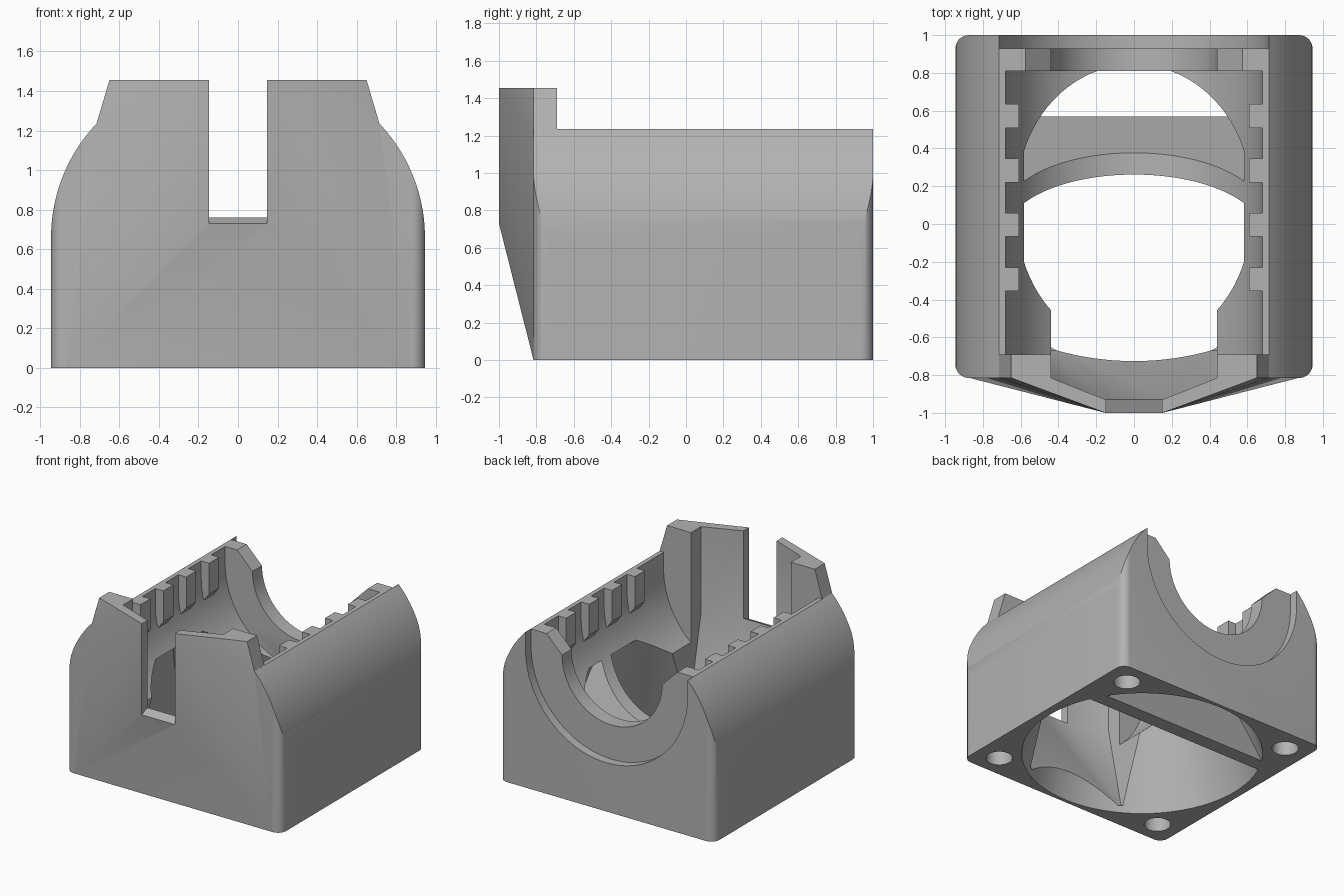
import bpy, bmesh, math

if "Cube" in bpy.data.objects:
    bpy.data.objects.remove(bpy.data.objects["Cube"])

grey = bpy.data.materials.new("plain grey")
grey.use_nodes = True
colour = (0.45, 0.45, 0.45, 1)
grey.diffuse_color = colour
grey.node_tree.nodes["Principled BSDF"].inputs["Base Color"].default_value = colour

FRONT, BACK, MID = -0.815, 1.0, 0.0925
HALF, SHOULDER, AXIS = 0.945, 1.235, 1.1


def finish(bm, name):
    bmesh.ops.recalc_face_normals(bm, faces=bm.faces)
    mesh = bpy.data.meshes.new(name)
    bm.to_mesh(mesh)
    bm.free()
    mesh.materials.append(grey)
    obj = bpy.data.objects.new(name, mesh)
    bpy.context.collection.objects.link(obj)
    return obj


def hull(name, half_points):
    """Convex solid from points mirrored across x."""
    bm = bmesh.new()
    for x, y, z in half_points:
        for s in (-1, 1):
            bm.verts.new((s * x, y, z))
    res = bmesh.ops.convex_hull(bm, input=bm.verts)
    extra = {v for v in res["geom_interior"] + res["geom_unused"]
             if isinstance(v, bmesh.types.BMVert)}
    bmesh.ops.delete(bm, geom=list(extra), context="VERTS")
    bmesh.ops.dissolve_limit(bm, angle_limit=0.001, verts=bm.verts, edges=bm.edges)
    return finish(bm, name)


def prism(name, points, direction):
    bm = bmesh.new()
    face = bm.faces.new([bm.verts.new(p) for p in points])
    res = bmesh.ops.extrude_face_region(bm, geom=[face])
    verts = [g for g in res["geom"] if isinstance(g, bmesh.types.BMVert)]
    bmesh.ops.translate(bm, verts=verts, vec=direction)
    return finish(bm, name)


def profile_y(name, half, y0, y1):
    """Extrude a mirrored x-z half profile along y."""
    pts = half + [(-x, z) for x, z in reversed(half) if x > 1e-6]
    return prism(name, [(x, y0, z) for x, z in pts], (0, y1 - y0, 0))


def frustum(name, r0, r1, x, y, z0, z1, sides):
    bm = bmesh.new()
    bmesh.ops.create_cone(bm, cap_ends=True, segments=sides, radius1=r0,
                          radius2=r1, depth=z1 - z0)
    bmesh.ops.translate(bm, verts=bm.verts, vec=(x, y, (z0 + z1) / 2))
    return finish(bm, name)


def arc(cx, cz, r, a0, a1, n):
    return [(cx + r * math.cos(math.radians(a0 + (a1 - a0) * i / n)),
             cz + r * math.sin(math.radians(a0 + (a1 - a0) * i / n)))
            for i in range(n + 1)]


def combine(target, other, operation):
    mod = target.modifiers.new("combine", "BOOLEAN")
    mod.operation, mod.object, mod.solver = operation, other, "EXACT"
    bpy.context.view_layer.update()
    graph = bpy.context.evaluated_depsgraph_get()
    mesh = bpy.data.meshes.new_from_object(target.evaluated_get(graph))
    target.modifiers.clear()
    target.data = mesh
    bpy.data.objects.remove(other)


def trough(name, r, y0, y1):
    """Round-bottomed channel open to the top."""
    half = [(x, z) for x, z in arc(0, AXIS, r, -90, 0, 32)]
    half[0] = (0, AXIS - r)
    return profile_y(name, half + [(r, 2)], y0, y1)


# Outer housing: rounded plan cut by the curved shoulder profile
corner = 0.07
plan = []
for cx, cy, a in ((HALF - corner, BACK - corner, 0), (corner - HALF, BACK - corner, 90),
                  (corner - HALF, FRONT + corner, 180), (HALF - corner, FRONT + corner, 270)):
    plan += [(x, y, 0) for x, y in arc(cx, cy, corner, a, a + 90, 8)]
housing = prism("shroud_housing", plan, (0, 0, 1.5))
R = 0.834
top_angle = math.degrees(math.asin((SHOULDER - 0.66) / R))
outline = [(1.1, -0.1), (1.1, 0.66)] + arc(HALF - R, 0.66, R, 0, top_angle, 24)
combine(housing, profile_y("shoulder_shape", outline, -1.2, 1.2), "INTERSECT")

# Front tower with a tapering nose
combine(housing, hull("front_tower", [
    (0.87, FRONT, 0), (0.7, -0.69, 0), (0.15, -1, 0.73), (0.15, -1, 1.455),
    (0.65, FRONT, 1.455), (0.65, -0.69, 1.455),
    (0.715, FRONT, SHOULDER), (0.715, -0.69, SHOULDER)]), "UNION")

# Conical air duct and the slanted vane across it
slope = (0.88 - 0.652) / 0.75
combine(housing, frustum("duct_cutter", 0.88 + slope * 0.1, 0.652, 0, MID,
                         -0.1, 0.75, 96), "DIFFERENCE")
lean = 0.46 * 0.75
combine(housing, hull("air_vane", [
    (0.8, 0.455, 0), (0.8, 0.57, 0),
    (0.8, 0.455 - lean, 0.75), (0.8, 0.57 - lean, 0.75)]), "UNION")

# Main trough, rear recess and rear ring opening
combine(housing, trough("trough_cutter", 0.68, -0.69, 0.81), "DIFFERENCE")
combine(housing, trough("recess_cutter", 0.712, 0.93, 1.1), "DIFFERENCE")
ring = arc(0, AXIS, 0.44, -90, 0, 24)
ring[0] = (0, AXIS - 0.44)
ring += [(0.575, SHOULDER), (0.575, 2)]
combine(housing, profile_y("ring_cutter", ring, 0.75, 1.1), "DIFFERENCE")

# Front pocket and the slot through the nose
pocket = [(0.44, -0.67, 0.05), (0.44, -0.4, 0.05)]
for z in (0.76, 1.6):
    pocket += [(0.44, -0.4, z), (0.44, FRONT, z), (0.15, -0.93, z)]
combine(housing, hull("pocket_cutter", pocket), "DIFFERENCE")
combine(housing, hull("slot_cutter", [
    (0.147, -1.07, 0.7), (0.147, -0.86, 0.79),
    (0.147, -1.07, 1.6), (0.147, -0.86, 1.6)]), "DIFFERENCE")

# Corner screw holes
for sx in (-1, 1):
    for sy in (-1, 1):
        combine(housing, frustum("screw_cutter", 0.097, 0.097, sx * 0.755,
                                 MID + sy * 0.726, -0.1, 0.4, 32), "DIFFERENCE")

# Grip ribs inside the trough
for i in range(4):
    y0 = -0.355 + i * 0.288
    for side in (-1, 1):
        section = [(0.61, SHOULDER), (0.7, SHOULDER), (0.7, 0.9), (0.655, 0.93), (0.61, 0.99)]
        rib = prism("grip_rib", [(side * x, y0, z) for x, z in section], (0, 0.125, 0))
        combine(housing, rib, "UNION")

# Smooth curved walls, keep sharp edges
housing.data.materials.clear()
housing.data.materials.append(grey)
for poly in housing.data.polygons:
    poly.material_index = 0
bpy.ops.object.select_all(action="DESELECT")
housing.select_set(True)
bpy.context.view_layer.objects.active = housing
bpy.ops.object.shade_smooth_by_angle(angle=math.radians(25))
